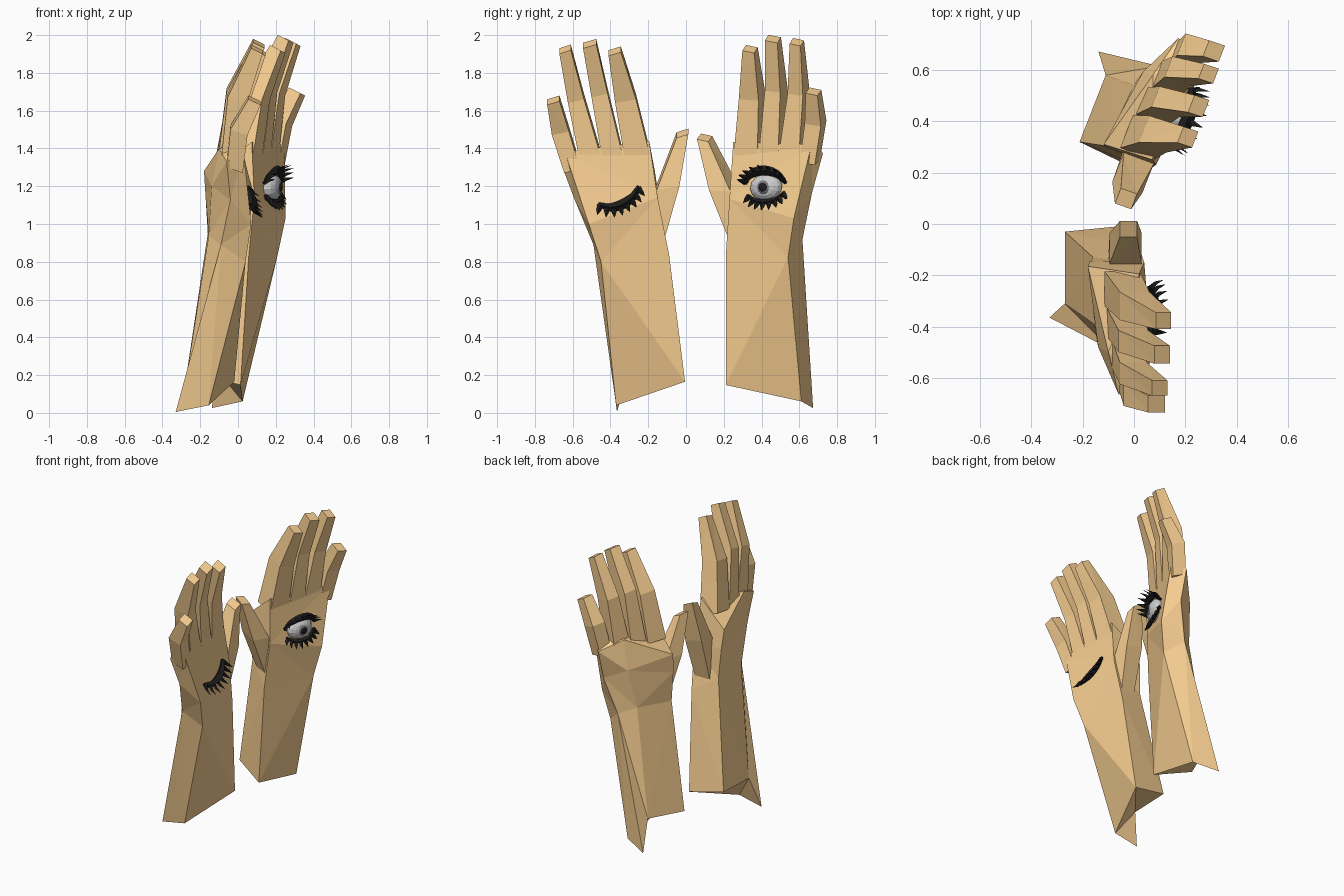
import bpy, bmesh, math
from mathutils import Vector as V, Matrix as M

if "Cube" in bpy.data.objects:
    bpy.data.objects.remove(bpy.data.objects["Cube"])


def material(name, rgb):
    m = bpy.data.materials.new(name)
    m.diffuse_color = (*rgb, 1)
    m.use_nodes = True
    m.node_tree.nodes["Principled BSDF"].inputs["Base Color"].default_value = m.diffuse_color
    return m


SKIN = material("skin", (0.95, 0.63, 0.29))
WHITE = material("eye_white", (0.75, 0.75, 0.75))
GREY = material("iris_grey", (0.2, 0.2, 0.21))
BLACK = material("lash_black", (0.012, 0.012, 0.012))


def finish(bm, name, mat, mtx):
    bmesh.ops.transform(bm, matrix=mtx, verts=bm.verts)
    bmesh.ops.recalc_face_normals(bm, faces=bm.faces)
    me = bpy.data.meshes.new(name)
    bm.to_mesh(me)
    bm.free()
    me.materials.append(mat)
    ob = bpy.data.objects.new(name, me)
    bpy.context.collection.objects.link(ob)
    return ob


def loft(bm, rings):
    """Skin a closed tube through rings of points and cap both ends."""
    vs = [[bm.verts.new(p) for p in r] for r in rings]
    n = len(vs[0])
    for a, b in zip(vs, vs[1:]):
        for i in range(n):
            j = (i + 1) % n
            bm.faces.new((a[i], a[j], b[j], b[i]))
    bm.faces.new(vs[0])
    bm.faces.new(vs[-1])


# Forearm and palm: palm-thumb, back-thumb, back-outer, outer, palm-outer corners
ARM = [
    [(-.02, -.005, .165), (-.27, -.03, .22), (-.27, -.31, .21), (-.33, -.365, .005), (-.155, -.37, .04)],
    [(.02, -.09, .84), (-.16, -.13, .95), (-.155, -.39, .94), (-.09, -.49, .89), (.04, -.45, .80)],
    [(.04, -.15, 1.14), (-.172, -.145, 1.15), (-.14, -.48, 1.2), (-.04, -.59, 1.13), (.07, -.515, 1.0)],
    [(.02, -.195, 1.44), (-.18, -.165, 1.28), (-.10, -.5, 1.40), (-.06, -.665, 1.33), (.03, -.64, 1.38)],
]
# Digits: rings of (outer y, thumb-side y, back x, palm x, z)
DIGITS = {
    "index": [(-.32, -.185, -.115, .022, 1.34), (-.375, -.265, -.055, .06, 1.66), (-.41, -.345, .085, .145, 1.91)],
    "middle": [(-.44, -.33, -.105, .025, 1.34), (-.50, -.415, -.06, .055, 1.69), (-.545, -.475, .08, .14, 1.95)],
    "ring": [(-.555, -.44, -.09, .025, 1.32), (-.625, -.54, -.055, .05, 1.66), (-.67, -.61, .07, .13, 1.92)],
    "pinky": [(-.645, -.56, -.06, .025, 1.29), (-.71, -.62, -.04, .05, 1.49), (-.735, -.67, .055, .12, 1.65)],
    "thumb": [(-.20, -.125, -.10, .005, .88), (-.155, -.035, -.095, .03, 1.2), (-.05, .012, -.055, .012, 1.475)],
}


def hand(side, mtx):
    bm = bmesh.new()
    loft(bm, ARM)
    for rings in DIGITS.values():
        loft(bm, [[(xb, y0, z + .01), (xb, y1, z + .03), (xp, y1, z), (xp, y0, z - .02)]
                  for y0, y1, xb, xp, z in rings])
    bmesh.ops.triangulate(bm, faces=bm.faces)
    finish(bm, side + "_hand", SKIN, mtx)


def curve_point(pts, t):
    """Smooth point on a polyline by Catmull-Rom."""
    t *= len(pts) - 1
    i = min(int(t), len(pts) - 2)
    f = t - i
    p = [V(pts[max(0, min(len(pts) - 1, i + k))]) for k in (-1, 0, 1, 2)]
    return .5 * (2 * p[1] + (p[2] - p[0]) * f + (2 * p[0] - 5 * p[1] + 4 * p[2] - p[3]) * f ** 2
                 + (3 * p[1] - p[0] - 3 * p[2] + p[3]) * f ** 3)


def lash(name, mtx, pts, width, count, length, out, sign, centre, fan):
    """Tapered lid band with a row of curved spikes."""
    bm = bmesh.new()
    rings = []
    for k in range(13):
        c, w = curve_point(pts, k / 12), width * (.35 + .65 * math.sin(math.pi * k / 12))
        d = (curve_point(pts, min(1, k / 12 + .02)) - curve_point(pts, max(0, k / 12 - .02))).normalized()
        n = d.cross(V((1, 0, 0))).normalized()
        rings.append([c + n * w, c + V((w, 0, 0)), c - n * w, c - V((w, 0, 0))])
    loft(bm, rings)
    for k in range(count):
        t = (k + .5) / count
        c = curve_point(pts, t)
        d = V((0, fan * (c.y - centre), sign)).normalized()
        s = d.cross(V((1, 0, 0)))
        w = .017
        mid, tip = c + d * length * .6 + V((out * .4, 0, 0)), c + d * length + V((out, 0, 0))
        loft(bm, [[p + s * r, p + V((r, 0, 0)), p - s * r, p - V((r, 0, 0))]
                  for p, r in ((c, w), (mid, w * .65), (tip, .001))])
    finish(bm, name, BLACK, mtx)


def ball(name, mat, mtx, loc, size, segs=14, rings=9):
    bm = bmesh.new()
    bmesh.ops.create_uvsphere(bm, u_segments=segs, v_segments=rings, radius=1)
    finish(bm, name, mat, mtx @ M.Translation(loc) @ M.Diagonal((*size, 1)) @ M.Rotation(math.pi / 2, 4, 'Y'))


# The second hand is the first one mirrored and turned
A = M.Identity(4)
R = math.radians
B = (M.Translation((.036, .215, -.017)) @ M.Rotation(R(-2.1), 4, 'Y') @ M.Rotation(R(5.5), 4, 'X')
     @ M.Rotation(R(-21.5), 4, 'Z') @ M.Diagonal((1, -1, 1, 1)))
hand("left", A)
hand("right", B)

# Closed eye on the first palm
lash("closed_eye_lashes", A,
     [(.06, -.465, 1.105), (.075, -.40, 1.088), (.078, -.335, 1.105), (.07, -.28, 1.145), (.055, -.25, 1.20)],
     .026, 8, .055, .055, -1, -.40, 6)

# Open eye on the second palm
cy, cz = -.37, 1.18
ball("eyeball", WHITE, B, (.055, cy, cz), (.05, .09, .072))
ball("iris", GREY, B, (.094, cy, cz), (.017, .038, .038), 12, 7)
ball("pupil", BLACK, B, (.102, cy, cz), (.013, .027, .027), 10, 7)
lash("upper_lashes", B,
     [(.06, cy + .115, cz + .03), (.078, cy + .08, cz + .072), (.09, cy, cz + .09),
      (.08, cy - .075, cz + .065), (.06, cy - .115, cz + .01)],
     .026, 9, .03, .065, 1, cy, 12)
lash("lower_lashes", B,
     [(.06, cy + .105, cz - .03), (.075, cy + .06, cz - .066), (.082, cy, cz - .078),
      (.075, cy - .06, cz - .07), (.06, cy - .10, cz - .035)],
     .015, 8, .045, .025, -1, cy, 9)
